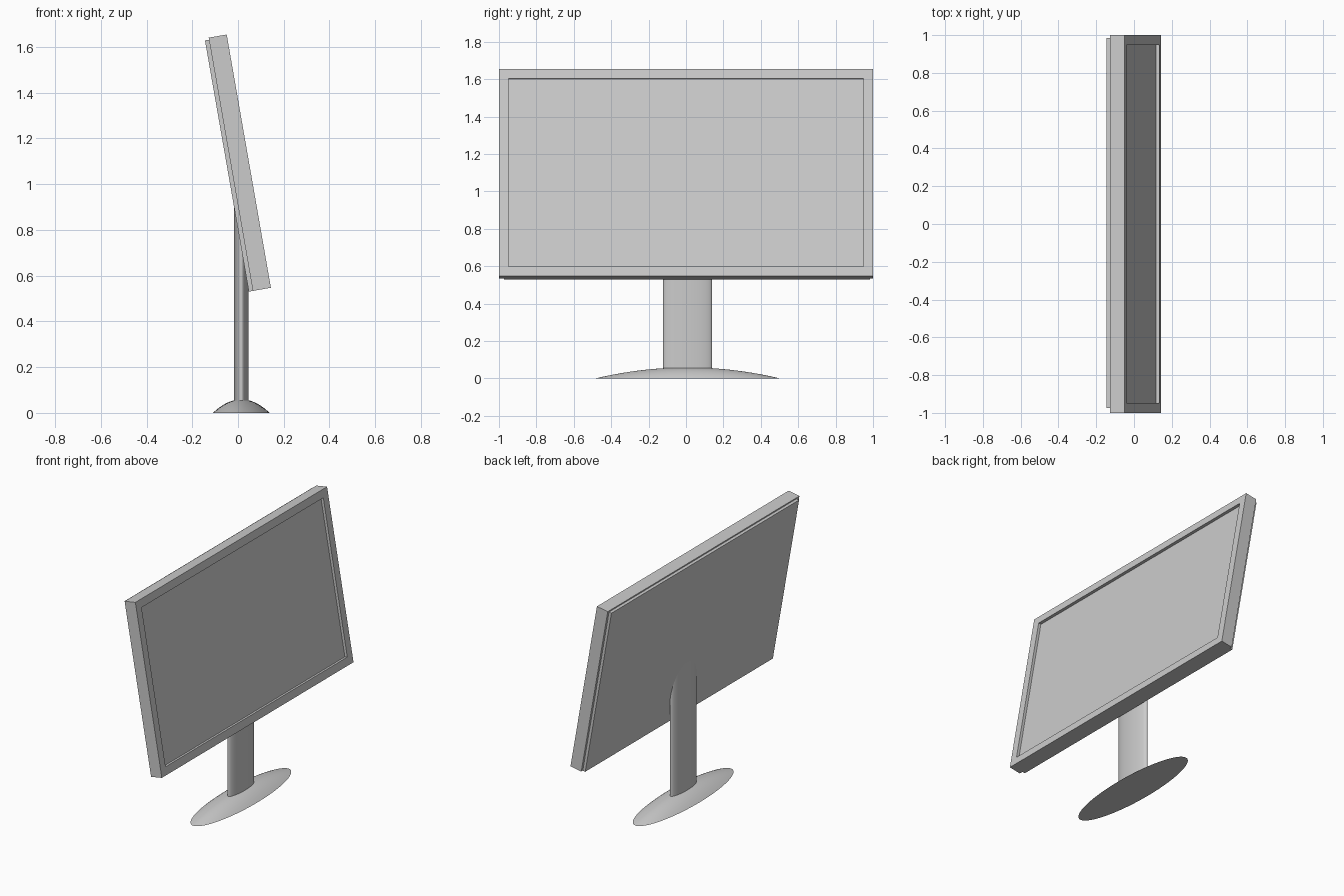
import bpy, bmesh, math
from mathutils import Matrix, Vector

if "Cube" in bpy.data.objects:
    bpy.data.objects.remove(bpy.data.objects["Cube"])

# Tilted frame shared by the screen parts: local x = outward, local z = up the panel
TILT = Matrix.Translation((0.065, 0, 0.5335)) @ Matrix.Rotation(math.radians(-9.9), 4, 'Y')


def finish(name, bm, smooth=None):
    bmesh.ops.recalc_face_normals(bm, faces=bm.faces)
    mesh = bpy.data.meshes.new(name)
    bm.to_mesh(mesh)
    bm.free()
    obj = bpy.data.objects.new(name, mesh)
    bpy.context.collection.objects.link(obj)
    if smooth:
        bpy.ops.object.select_all(action='DESELECT')
        bpy.context.view_layer.objects.active = obj
        obj.select_set(True)
        bpy.ops.object.shade_smooth_by_angle(angle=math.radians(smooth))
    return obj


def box(lo, hi):
    bm = bmesh.new()
    bmesh.ops.create_cube(bm, size=1)
    lo, hi = Vector(lo), Vector(hi)
    bmesh.ops.scale(bm, vec=hi - lo, verts=bm.verts)
    bmesh.ops.translate(bm, vec=(lo + hi) / 2, verts=bm.verts)
    return bm


def elliptical_lathe(name, profile, rx, ry, center, segments=64):
    """Stack elliptical rings (radius factor, z) and cap both ends."""
    bm = bmesh.new()
    rings = []
    for r, z in profile:
        rings.append([bm.verts.new((center[0] + rx * r * math.cos(2 * math.pi * i / segments),
                                    center[1] + ry * r * math.sin(2 * math.pi * i / segments), z))
                      for i in range(segments)])
    for a, b in zip(rings, rings[1:]):
        for i in range(segments):
            j = (i + 1) % segments
            bm.faces.new((a[i], a[j], b[j], b[i]))
    bm.faces.new(rings[0])
    bm.faces.new(rings[-1])
    return finish(name, bm, 30)


# Screen housing with a recessed display on the +x face
bm = box((0, -1, 0), (0.08, 1, 1.124))
bm.normal_update()
front = max(bm.faces, key=lambda f: f.normal.x)
bmesh.ops.inset_region(bm, faces=[front], thickness=0.052, use_even_offset=True)
display = bmesh.ops.extrude_discrete_faces(bm, faces=[front])['faces'][0]
bmesh.ops.translate(bm, vec=(-0.018, 0, 0), verts=display.verts)
finish("screen_housing", bm).matrix_world = TILT

# Slightly smaller rear cover
finish("rear_cover", box((-0.018, -0.974, 0), (0.002, 0.984, 1.115))).matrix_world = TILT

# Domed base and oval column share the same elliptical plan
CENTER = (0.0145, 0.009)
dome = [(r, 0.059 * (1 - r * r)) for r in (1 - 0.075 * k for k in range(13))]
elliptical_lathe("base", dome, 0.124, 0.495, CENTER)
elliptical_lathe("column", [(1, 0.04), (1, 0.9)], 0.032, 0.131, CENTER)
